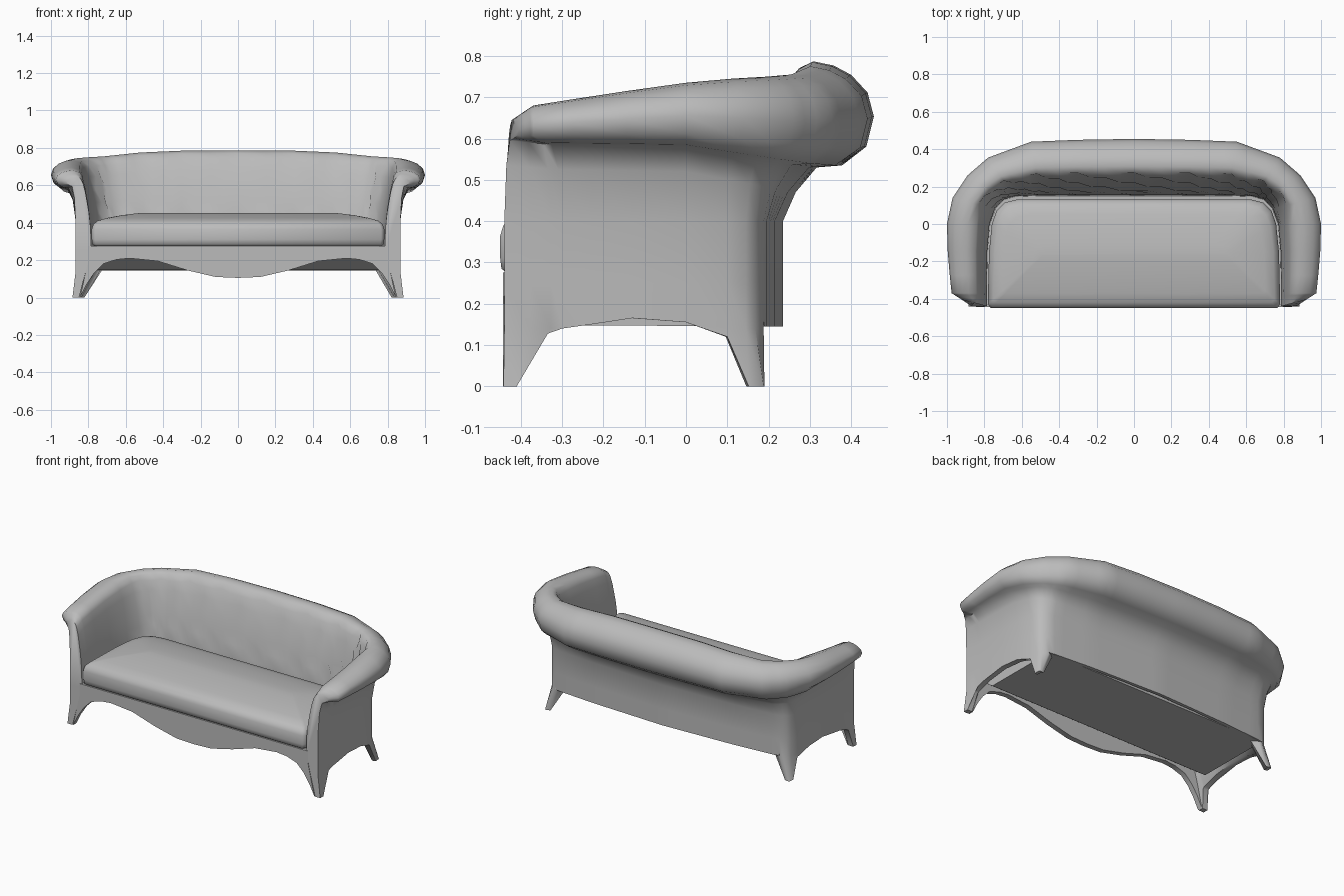
import bpy
import bmesh
import math
from mathutils import Vector

cube = bpy.data.objects.get("Cube")
if cube:
    bpy.data.objects.remove(cube, do_unlink=True)

fabric = bpy.data.materials.new("grey_fabric")
fabric.use_nodes = True
GREY = (0.5, 0.5, 0.5, 1.0)
fabric.diffuse_color = GREY
fabric.node_tree.nodes["Principled BSDF"].inputs["Base Color"].default_value = GREY


def finish(name, bm, angle):
    """Turn a bmesh into a smooth shaded, coloured object."""
    bmesh.ops.remove_doubles(bm, verts=bm.verts, dist=0.0005)
    bmesh.ops.recalc_face_normals(bm, faces=bm.faces)
    mesh = bpy.data.meshes.new(name)
    bm.to_mesh(mesh)
    bm.free()
    mesh.materials.append(fabric)
    obj = bpy.data.objects.new(name, mesh)
    bpy.context.collection.objects.link(obj)
    bpy.ops.object.select_all(action="DESELECT")
    obj.select_set(True)
    bpy.context.view_layer.objects.active = obj
    bpy.ops.object.shade_smooth_by_angle(angle=math.radians(angle))


def loft(name, loops, angle):
    """Skin a list of closed loops and cap both ends."""
    bm = bmesh.new()
    rings = [[bm.verts.new(p) for p in loop] for loop in loops]
    for a, b in zip(rings, rings[1:]):
        for i in range(len(a)):
            j = (i + 1) % len(a)
            bm.faces.new((a[i], a[j], b[j], b[i]))
    bm.faces.new(rings[0])
    bm.faces.new(rings[-1])
    finish(name, bm, angle)


def sample(table, s):
    """Linear lookup in rows that begin with their path position."""
    for a, b in zip(table, table[1:]):
        if s <= b[0]:
            k = (s - a[0]) / (b[0] - a[0])
            return [p + (q - p) * k for p, q in zip(a[1:], b[1:])]
    return list(table[-1][1:])


# Rolled shell, arm front to back centre: inner x y, roll x y, crest z, roll underside z
ROLL = [(i, *row) for i, row in enumerate([
    (.785, -.44, .92, -.405, .645, .60),
    (.785, -.37, .975, -.37, .68, .59),
    (.785, -.18, .995, -.18, .71, .588),
    (.77, 0, 1, 0, .735, .585),
    (.74, .08, .97, .14, .745, .565),
    (.69, .13, .89, .26, .75, .55),
    (.64, .145, .78, .355, .755, .54),
    (.5, .15, .55, .44, .775, .535),
    (.3, .15, .3, .45, .785, .535),
    (0, .15, 0, .455, .787, .535)])]

# Lower edge: path position, x, y, z (drops to zero at the flared feet)
EDGE = [(0, .885, -.442, 0), (.45, .885, -.41, 0), (.8, .868, -.385, .11),
        (1, .866, -.37, .12), (1.5, .866, -.27, .15), (2.2, .866, -.13, .165),
        (3, .862, 0, .155), (4, .85, .1, .12), (4.6, .858, .152, 0),
        (5, .855, .188, 0), (5.3, .842, .19, 0), (5.6, .785, .188, .145),
        (6, .75, .195, .145), (7, .5, .215, .145), (9, 0, .235, .145)]

# Upright wall above the feet, with a rounded rear corner: path position, x, y
WALL = [(0, .868, -.44), (2.2, .866, -.13), (3, .862, 0), (4, .85, .1), (4.6, .838, .145),
        (5, .82, .168), (5.6, .785, .188), (6, .75, .195), (7, .5, .215), (9, 0, .235)]

# Section parts: (share from inner line to roll edge, share of height)
INNER = [(0, 0), (.02, .28), (.05, .4), (.09, .52), (.155, .65), (.235, .8),
         (.32, .91), (.41, .97), (.52, 1)]
OUTER = [(.68, .96), (.82, .87), (.95, .7), (1, .47), (.94, .18)]
SEAT_Z = .25


def section(s, index):
    ix, iy, rx, ry, top, under = sample(ROLL, s)
    ex, ey, low = sample(EDGE, s)
    inner, roll = Vector((ix, iy)), Vector((rx, ry))
    edge, wall = Vector((ex, ey)), Vector(sample(WALL, s))
    pts = [(edge + (inner - edge).normalized() * (.035 if s < 4 else .022), low)]
    # arms are steeper inside than their front ends and the back
    steep = 1 - .25 * min(1, s) if s < 4 else 1
    for row, (t, h) in enumerate(INNER):
        if row < len(INNER) - 1:
            t *= steep
        # button tufting on the backrest
        if s > 4 and 2 <= row <= 6 and (index + 2 * row) % 4 == 0:
            t += .08
        pts.append((inner.lerp(roll, t), SEAT_Z + (top - SEAT_Z) * h))
    for t, h in OUTER:
        pts.append((inner.lerp(roll, t), under + (top - under) * h))
    for t, drop in ((.65, 0), (.37, .005), (.14, .065)):
        pts.append((wall.lerp(roll, t), under - drop))
    pts += [(wall, .4), (wall, SEAT_Z), (wall, max(low, .14)), (edge, low)]
    return [(p.x, p.y, z) for p, z in pts]


stops = [row[0] for row in EDGE if row[0] < 6] + [6 + i / 4 for i in range(13)]
half = [section(s, i) for i, s in enumerate(stops)]
mirrored = [[(-x, y, z) for x, y, z in loop] for loop in reversed(half[:-1])]
loft("rolled_back_and_arms", half + mirrored, 60)

# Shaped front apron with curved lower edge running into the legs
curve = [(.80, .275), (.80, .2), (.845, 0), (.81, .07), (.77, .13), (.72, .18),
         (.65, .203), (.58, .21), (.43, .195), (.27, .145), (.12, .11), (0, .105)]
outline = curve + [(-x, z) for x, z in reversed(curve[:-1])]
loft("front_apron", [[(x, y, z) for x, z in outline] for y in (-.443, -.41)], 30)

# Seat base, set back from the apron underneath
base = [(-.42, .27), (-.42, .23), (-.31, .148), (.19, .145), (.17, .27)]
loft("seat_base", [[(x, y, z) for y, z in base] for x in (-.785, .785)], 30)

# Domed seat cushion with rounded rear corners
corner = [(.765, -.45), (.782, -.43), (.775, -.15), (.76, 0), (.735, .07), (.69, .115), (.62, .132)]
plan = corner + [(-x, y) for x, y in reversed(corner)]
HALF_X, HALF_Y, MID_Y = .78, .29, -.16
layers = [(.015, .275), (.003, .285), (0, .31), (0, .365), (.008, .39), (.03, .41),
          (.08, .425), (.16, .44), (.24, .45), (.28, .452)]


def inset(d, z):
    return [(x * (1 - d / HALF_X), MID_Y + (y - MID_Y) * (1 - d / HALF_Y), z) for x, y in plan]


loft("seat_cushion", [inset(d, z) for d, z in layers], 50)
